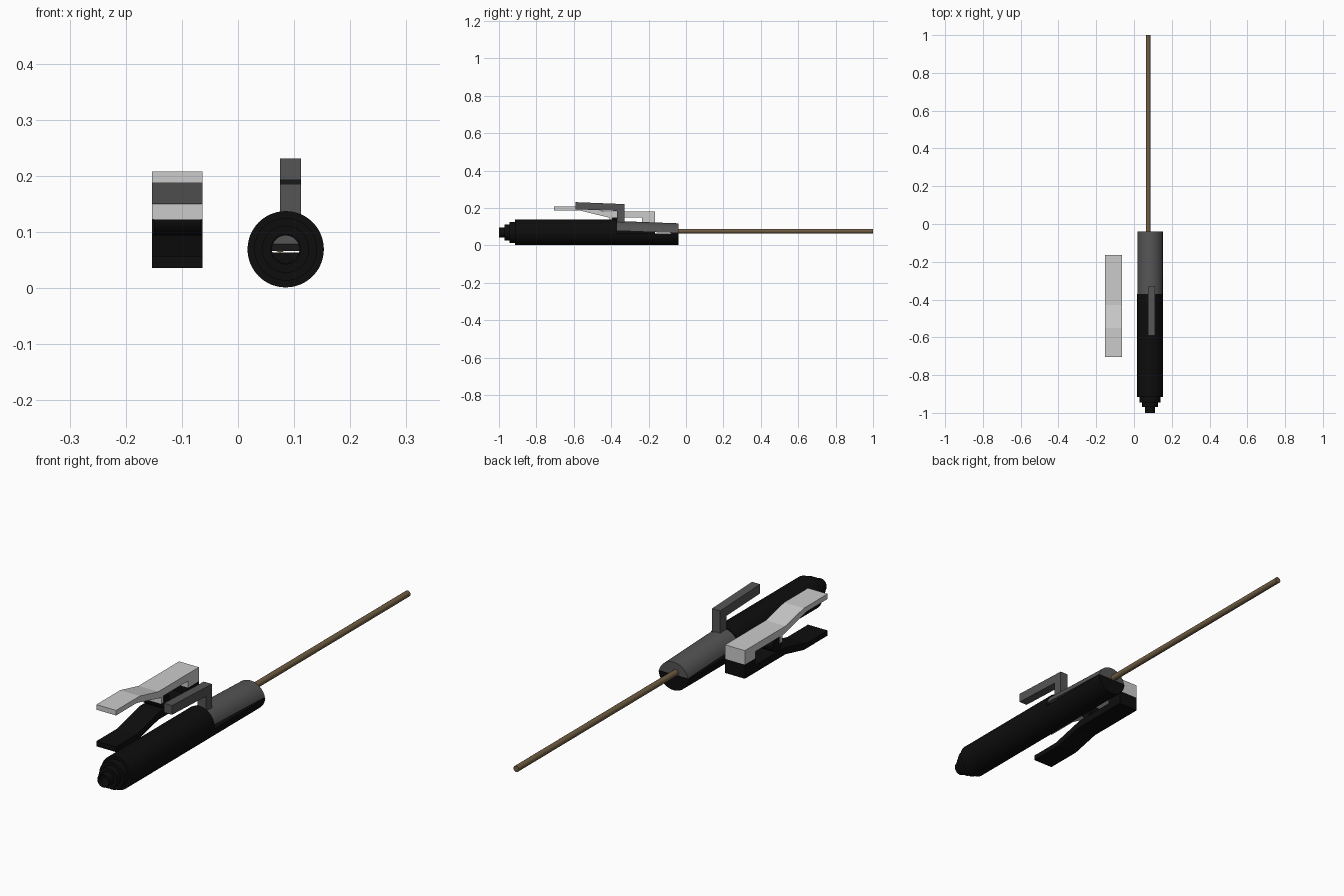
import bpy, bmesh, math
from mathutils import Vector

if "Cube" in bpy.data.objects:
    bpy.data.objects.remove(bpy.data.objects["Cube"], do_unlink=True)


def material(name, r, g, b):
    m = bpy.data.materials.new(name)
    m.use_nodes = True
    m.diffuse_color = (r, g, b, 1)
    m.node_tree.nodes["Principled BSDF"].inputs["Base Color"].default_value = (r, g, b, 1)
    return m


BLACK = material("black rubber", 0.004, 0.004, 0.004)
GREY = material("dark grey", 0.09, 0.09, 0.09)
LIGHT = material("light grey metal", 0.6, 0.6, 0.6)
BROWN = material("brown rod", 0.16, 0.11, 0.055)


def finish(name, bm, mat, smooth=False):
    bmesh.ops.recalc_face_normals(bm, faces=bm.faces)
    mesh = bpy.data.meshes.new(name)
    bm.to_mesh(mesh)
    bm.free()
    mesh.materials.append(mat)
    ob = bpy.data.objects.new(name, mesh)
    bpy.context.collection.objects.link(ob)
    if smooth:
        bpy.ops.object.select_all(action="DESELECT")
        ob.select_set(True)
        bpy.context.view_layer.objects.active = ob
        bpy.ops.object.shade_smooth_by_angle(angle=math.radians(35))
    return ob


def extrude(name, points, offset, mat, slope=0.0, smooth=False):
    """Extrude a flat outline; slope lowers it towards the back, from the hinge."""
    bm = bmesh.new()
    face = bm.faces.new([bm.verts.new(p) for p in points])
    new = bmesh.ops.extrude_face_region(bm, geom=[face])["geom"]
    verts = [v for v in new if isinstance(v, bmesh.types.BMVert)]
    bmesh.ops.translate(bm, verts=verts, vec=Vector(offset))
    for v in bm.verts:
        v.co.z -= slope * (v.co.y - HINGE_Y)
    return finish(name, bm, mat, smooth)


def side_plate(name, outline, x0, x1, mat, slope=0.0):
    return extrude(name, [(x0, y, z) for y, z in outline], (x1 - x0, 0, 0), mat, slope)


def cylinder(name, radius, start, end, mat, sides=24):
    a, b = Vector(start), Vector(end)
    bm = bmesh.new()
    bmesh.ops.create_cone(bm, cap_ends=True, segments=sides, radius1=radius,
                          radius2=radius, depth=(b - a).length)
    turn = (b - a).to_track_quat("Z", "Y").to_matrix()
    bmesh.ops.rotate(bm, verts=bm.verts, matrix=turn)
    bmesh.ops.translate(bm, verts=bm.verts, vec=(a + b) / 2)
    return finish(name, bm, mat, True)


def segment(centre_z, chord_z, upper):
    """Part of the grip's circle above or below a flat chord."""
    a = math.asin((chord_z - centre_z) / R)
    start, end = (a, math.pi - a) if upper else (math.pi - a, 2 * math.pi + a)
    steps = 24
    angles = [start + (end - start) * i / steps for i in range(steps + 1)]
    return [(GRIP_X + R * math.cos(t), HINGE_Y, centre_z + R * math.sin(t)) for t in angles]


HINGE_Y, BACK_Y = -0.37, -0.04
GRIP_X, GRIP_Z, R, BORE = 0.085, 0.069, 0.068, 0.0245
LENGTH = (0, BACK_Y - HINGE_Y, 0)

# Hollow handle with a stepped front end
profile = [(BORE, -1), (0.027, -1), (0.027, -0.97), (0.042, -0.97), (0.042, -0.945),
           (0.056, -0.945), (0.056, -0.915), (R, -0.915), (R, HINGE_Y), (BORE, HINGE_Y)]
bm = bmesh.new()
ring = [bm.verts.new((GRIP_X + r, y, GRIP_Z)) for r, y in profile]
edges = [bm.edges.new((ring[i - 1], v)) for i, v in enumerate(ring)]
bmesh.ops.spin(bm, geom=ring + edges, cent=(GRIP_X, 0, GRIP_Z), axis=(0, 1, 0),
               angle=2 * math.pi, steps=48)
bmesh.ops.remove_doubles(bm, verts=bm.verts, dist=0.0001)
finish("handle_grip", bm, BLACK, True)

# Jaws of the holder
extrude("lower_holder_jaw", segment(GRIP_Z, 0.063, False), LENGTH, BLACK, smooth=True)
extrude("upper_holder_jaw", segment(0.062, 0.078, True), LENGTH, GREY, 0.038, True)

# L-shaped squeeze lever
side_plate("squeeze_lever",
           [(-0.59, 0.222), (-0.33, 0.222), (-0.33, 0.115), (HINGE_Y, 0.115),
            (HINGE_Y, 0.184), (-0.59, 0.184)], 0.075, 0.112, GREY, 0.04)

# Welding rod
cylinder("rod", 0.0125, (0.075, -0.08, 0.076), (0.075, 1, 0.076), BROWN, 16)

# Ground clamp: two mirrored halves
CLAMP_Z = 0.122
half = [(-0.705, 0.086), (-0.55, 0.086), (-0.43, 0.058), (-0.165, 0.058), (-0.165, 0),
        (-0.235, 0), (-0.235, 0.028), (-0.42, 0.028), (-0.57, 0.065), (-0.705, 0.065)]
for name, sign, mat in (("upper_clamp_half", 1, LIGHT), ("lower_clamp_half", -1, BLACK)):
    side_plate(name, [(y, CLAMP_Z + sign * h) for y, h in half], -0.153, -0.063, mat)

# Clamp hinge
side_plate("clamp_hinge_lug", [(-0.41, CLAMP_Z), (-0.41, 0.153), (-0.395, 0.153),
                               (-0.395, CLAMP_Z)], -0.153, -0.063, LIGHT)
cylinder("clamp_spring", 0.029, (-0.15, -0.38, CLAMP_Z), (-0.066, -0.38, CLAMP_Z), BLACK)
